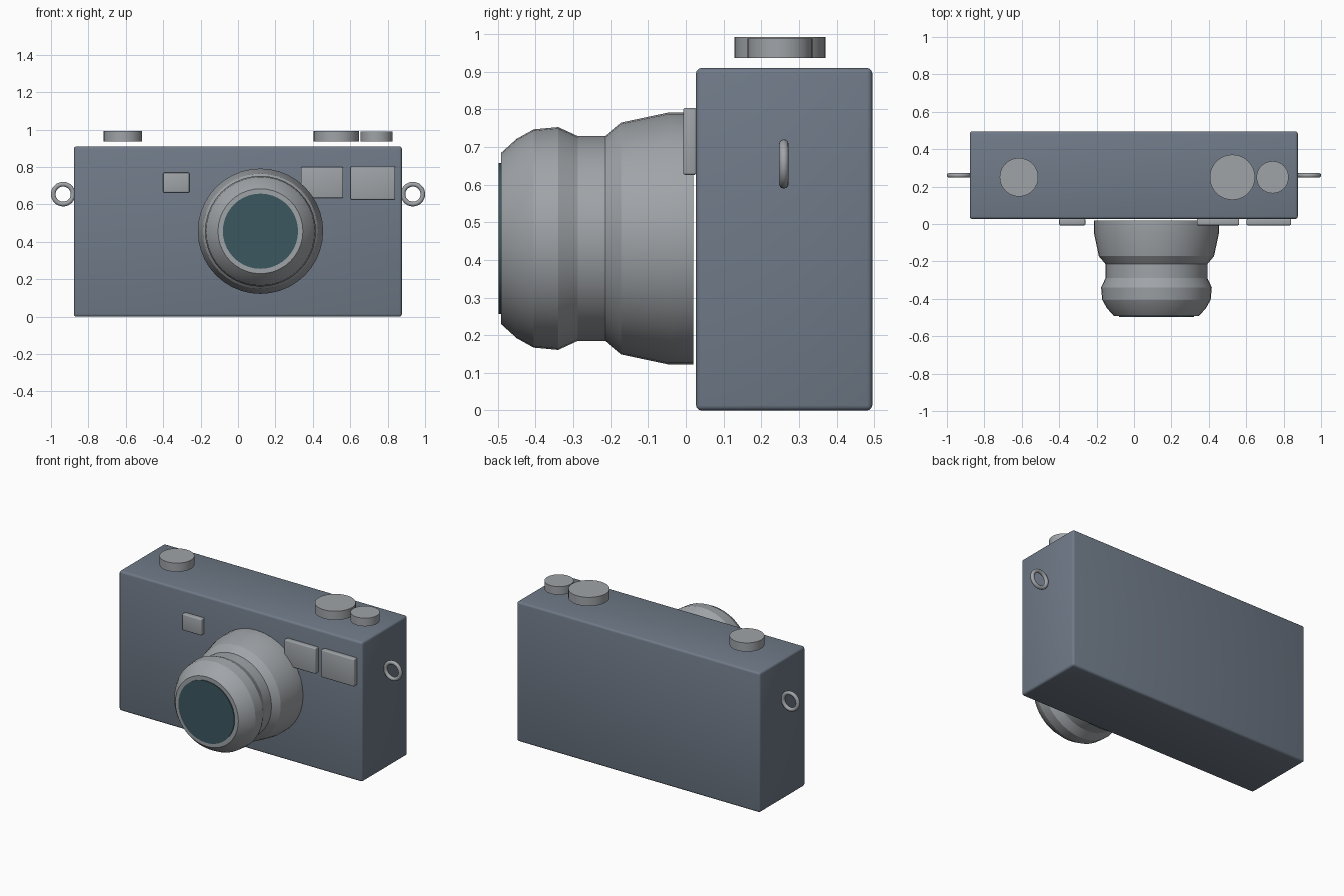
import bpy, math
from mathutils import Matrix, Vector
import bmesh

if "Cube" in bpy.data.objects:
    bpy.data.objects.remove(bpy.data.objects["Cube"])


def material(name, rgb):
    m = bpy.data.materials.new(name)
    m.diffuse_color = (*rgb, 1)
    m.use_nodes = True
    m.node_tree.nodes["Principled BSDF"].inputs["Base Color"].default_value = m.diffuse_color
    return m


BODY = material("slate_body", (0.16, 0.195, 0.245))
METAL = material("grey_metal", (0.35, 0.37, 0.39))
GLASS = material("dark_teal_glass", (0.045, 0.095, 0.115))


def finish(name, bm, mat, angle=30):
    bmesh.ops.recalc_face_normals(bm, faces=bm.faces)
    me = bpy.data.meshes.new(name)
    bm.to_mesh(me)
    bm.free()
    me.materials.append(mat)
    ob = bpy.data.objects.new(name, me)
    bpy.context.collection.objects.link(ob)
    bpy.context.view_layer.objects.active = ob
    ob.select_set(True)
    bpy.ops.object.shade_smooth_by_angle(angle=math.radians(angle))
    ob.select_set(False)
    return ob


def box(name, lo, hi, bevel, mat):
    lo, hi = Vector(lo), Vector(hi)
    bm = bmesh.new()
    bmesh.ops.create_cube(bm, size=1, matrix=Matrix.Translation((lo + hi) / 2)
                          @ Matrix.Diagonal((*(hi - lo), 1)))
    bmesh.ops.bevel(bm, geom=bm.edges[:], offset=bevel, segments=3,
                    profile=0.5, affect='EDGES')
    return finish(name, bm, mat)


def lathe(name, profile, place, mat, steps=40, closed=False, angle=30):
    """Spin (radius, height) points around z, cap the ends, then place."""
    bm = bmesh.new()
    rings = [[bm.verts.new((r * math.cos(2 * math.pi * i / steps),
                            r * math.sin(2 * math.pi * i / steps), h))
              for i in range(steps)] for r, h in profile]
    pairs = list(zip(rings, rings[1:]))
    if closed:
        pairs.append((rings[-1], rings[0]))
    else:
        bm.faces.new(rings[0])
        bm.faces.new(rings[-1])
    for a, b in pairs:
        for i in range(steps):
            j = (i + 1) % steps
            bm.faces.new((a[i], a[j], b[j], b[i]))
    bm.transform(place)
    return finish(name, bm, mat, angle)


# Main body
box("body", (-0.878, 0.027, 0), (0.876, 0.495, 0.91), 0.014, BODY)

# Lens barrel and front glass, axis along -y
axis = Matrix.Translation((0.12, 0, 0.457)) @ Matrix.Rotation(math.pi / 2, 4, 'X')
barrel = [(0.335, -0.02), (0.335, 0.045), (0.308, 0.172), (0.272, 0.215),
          (0.272, 0.288), (0.296, 0.34), (0.29, 0.405), (0.265, 0.45),
          (0.227, 0.492)]
lathe("lens_barrel", barrel, axis, METAL, angle=15)
lathe("lens_glass", [(0.201, 0.488), (0.201, 0.498)], axis, GLASS)

# Front windows
for name, x0, x1, z0, z1 in (("small_window", -0.40, -0.26, 0.664, 0.77),
                             ("middle_window", 0.336, 0.562, 0.634, 0.80),
                             ("outer_window", 0.602, 0.84, 0.626, 0.804)):
    box(name, (x0, -0.007, z0), (x1, 0.028, z1), 0.006, METAL)

# Top dials, hovering slightly above the body
for name, x, r, top in (("left_dial", -0.615, 0.103, 0.993),
                        ("large_dial", 0.526, 0.121, 0.993),
                        ("small_dial", 0.741, 0.086, 0.989)):
    lathe(name, [(r, 0.936), (r, top)], Matrix.Translation((x, 0.25, 0)), METAL)

# Strap rings on both sides
section = [(0.053 + 0.0125 * math.cos(a * math.pi / 6),
            0.0125 * math.sin(a * math.pi / 6)) for a in range(12)]
for name, x in (("left_strap_ring", -0.935), ("right_strap_ring", 0.935)):
    lathe(name, section, Matrix.Translation((x, 0.26, 0.655))
          @ Matrix.Rotation(math.pi / 2, 4, 'X'), METAL, 32, True, 45)
